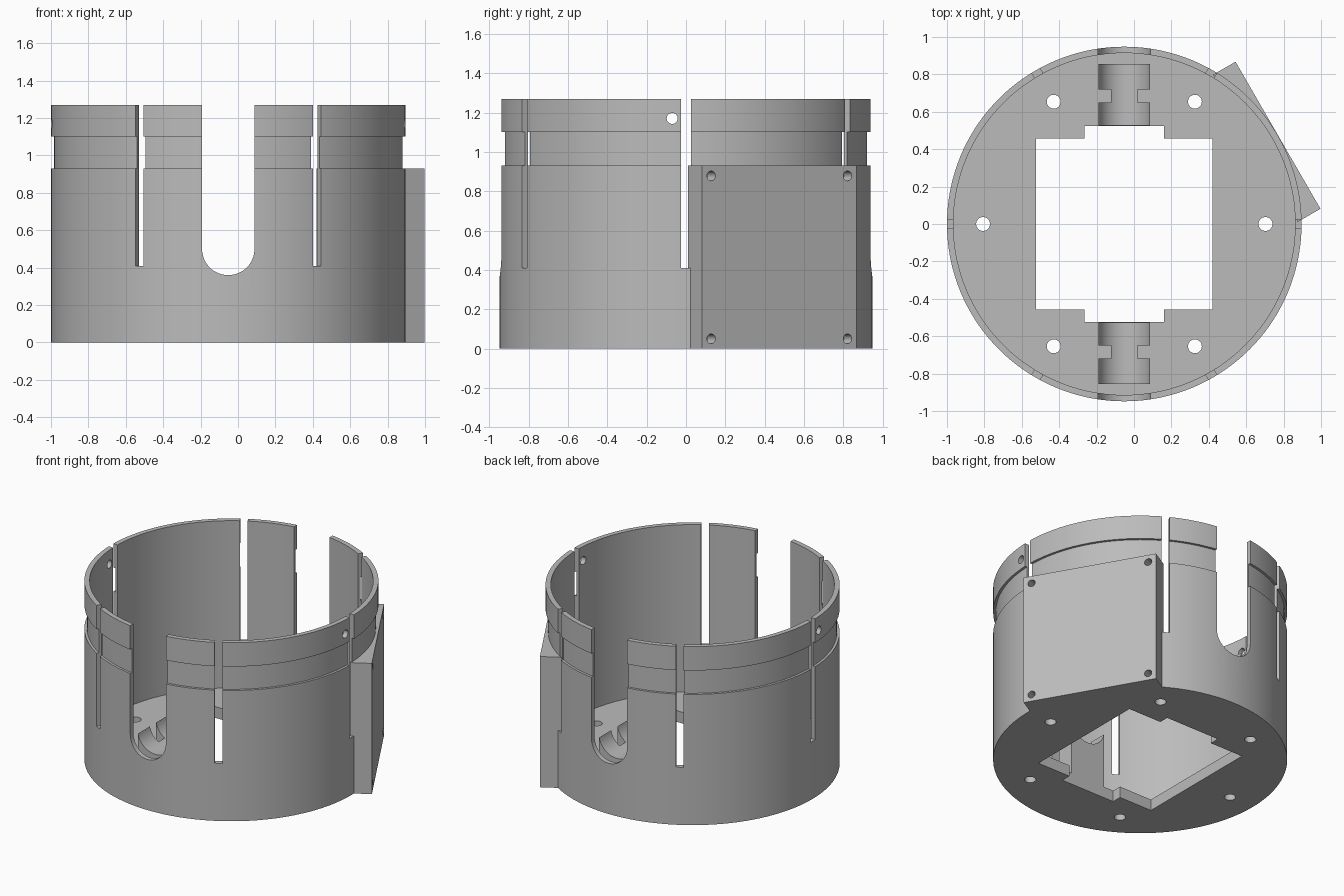
import bpy, bmesh
from math import pi, sin, cos, sqrt, radians
from mathutils import Matrix, Vector

cube = bpy.data.objects.get("Cube")
if cube:
    bpy.data.objects.remove(cube, do_unlink=True)

CX = -0.052                      # axis of the round housing
R, R_IN, R_GROOVE = 0.948, 0.914, 0.931
TOP, FLOOR, SHOULDER = 1.27, 0.08, 0.93
SEG = 144

grey = bpy.data.materials.new("plain_grey")
grey.use_nodes = True
COLOUR = (0.5, 0.5, 0.5, 1)
grey.diffuse_color = COLOUR
grey.node_tree.nodes["Principled BSDF"].inputs["Base Color"].default_value = COLOUR


def finish(name, bm):
    bmesh.ops.recalc_face_normals(bm, faces=bm.faces)
    mesh = bpy.data.meshes.new(name)
    bm.to_mesh(mesh)
    bm.free()
    mesh.materials.append(grey)
    obj = bpy.data.objects.new(name, mesh)
    bpy.context.collection.objects.link(obj)
    return obj


def box(name, lo, hi, turn=0):
    """Box between two corners, turned about the housing axis."""
    lo, hi = Vector(lo), Vector(hi)
    bm = bmesh.new()
    bmesh.ops.create_cube(bm, size=1, matrix=Matrix.Translation((lo + hi) / 2)
                          @ Matrix.Diagonal((*(hi - lo), 1)))
    bm.transform(Matrix.Translation((CX, 0, 0)) @ Matrix.Rotation(turn, 4, 'Z'))
    return finish(name, bm)


def rod(name, radius, length, centre, direction, seg=32):
    bm = bmesh.new()
    turn = Vector(direction).to_track_quat('Z', 'Y').to_matrix().to_4x4()
    bmesh.ops.create_cone(bm, cap_ends=True, segments=seg, radius1=radius, radius2=radius,
                          depth=length, matrix=Matrix.Translation(centre) @ turn)
    return finish(name, bm)


def prism(name, points, offset):
    """Extrude a closed outline along an offset."""
    bm = bmesh.new()
    face = bm.faces.new([bm.verts.new(p) for p in points])
    out = bmesh.ops.extrude_face_region(bm, geom=[face])
    bmesh.ops.translate(bm, vec=offset,
                        verts=[v for v in out["geom"] if isinstance(v, bmesh.types.BMVert)])
    return finish(name, bm)


def cut(targets, cutter):
    """Subtract the cutter from each target, then discard it."""
    cutter.hide_render = True
    for target in targets:
        mod = target.modifiers.new("cut", 'BOOLEAN')
        mod.operation, mod.solver, mod.object = 'DIFFERENCE', 'EXACT', cutter
        bpy.context.view_layer.objects.active = target
        bpy.ops.object.modifier_apply(modifier=mod.name)
    bpy.data.objects.remove(cutter, do_unlink=True)


# Housing: wall with outer groove and ring floor, turned from one profile
profile = [(0.3, 0), (R, 0), (R, SHOULDER), (R_GROOVE, SHOULDER), (R_GROOVE, 1.1),
           (R, 1.1), (R, TOP), (R_IN, TOP), (R_IN, FLOOR), (0.3, FLOOR)]
bm = bmesh.new()
rings = [[bm.verts.new((CX + r * cos(2 * pi * i / SEG), r * sin(2 * pi * i / SEG), z))
          for r, z in profile] for i in range(SEG)]
for i in range(SEG):
    a, b = rings[i], rings[(i + 1) % SEG]
    for j in range(len(profile)):
        k = (j + 1) % len(profile)
        bm.faces.new((a[j], b[j], b[k], a[k]))
housing = finish("housing", bm)

# Cradles: blocks at front and back, with tie gaps in both sides
cradles = []
for label, s in (("front", -1), ("back", 1)):
    def span(a, b):
        return sorted((s * a, s * b))
    y0, y1 = span(0.527, 0.855)
    cradle = box(label + "_cradle", (-0.137, y0, 0.02), (0.137, y1, 0.49))
    g0, g1 = span(0.65, 0.72)
    for x0, x1 in ((-0.3, -0.07), (0.07, 0.3)):
        cut([cradle], box("gap_cutter", (x0, g0, FLOOR), (x1, g1, 1)))
    cradles.append(cradle)

# Round-bottomed channel through wall and cradles, front to back
arc = [(CX + 0.14 * cos(a), -1.2, 0.5 + 0.14 * sin(a))
       for a in (pi + pi * i / 32 for i in range(33))]
channel = prism("channel_cutter", arc + [(CX + 0.14, -1.2, 1.5), (CX - 0.14, -1.2, 1.5)],
                (0, 2.4, 0))
cut([housing] + cradles, channel)

# Six narrow wall slots, cut by three crossing bars
for k in range(3):
    cut([housing], box("slot_cutter", (-1.2, -0.025, 0.41), (1.2, 0.025, 1.5), k * pi / 3))

# Floor opening with a wider step at front and back
cut([housing], box("opening_cutter", (-0.473, -0.456, -0.1), (0.473, 0.456, 0.3)))
cut([housing], box("step_cutter", (-0.213, -0.525, -0.1), (0.213, 0.525, 0.3)))

# Floor screw holes
for k in range(6):
    a = k * pi / 3
    cut([housing], rod("screw_cutter", 0.037, 0.5,
                       (CX + 0.755 * cos(a), 0.755 * sin(a), 0), (0, 0, 1)))

# Cross hole near the rim
cut([housing], rod("pin_cutter", 0.028, 3, (0, -0.07, 1.17), (1, 0, 0)))

# Side plate: flat pad with a curved back that sits on the wall
normal = Vector((cos(radians(30)), sin(radians(30)), 0))
along = Vector((-normal.y, normal.x, 0))
axis = Vector((CX, 0, 0))
HALF, FACE, BACK = 0.454, R + 0.001, 0.926
steps = [HALF - 2 * HALF * i / 40 for i in range(41)]
outline = [axis + normal * FACE + along * t for t in (-HALF, HALF)]
outline += [axis + normal * sqrt(BACK ** 2 - t * t) + along * t for t in steps]
plate = prism("side_plate", outline, (0, 0, SHOULDER))
for t in (-0.4, 0.4):
    for z in (0.05, 0.878):
        centre = axis + normal * FACE + along * t + Vector((0, 0, z))
        cut([plate], rod("bolt_cutter", 0.025, 0.16, centre, normal, 24))

# Smooth curved walls, keep edges sharp
for obj in bpy.context.view_layer.objects:
    obj.select_set(obj in [housing, plate] + cradles)
bpy.context.view_layer.objects.active = housing
bpy.ops.object.shade_smooth_by_angle(angle=radians(25))
